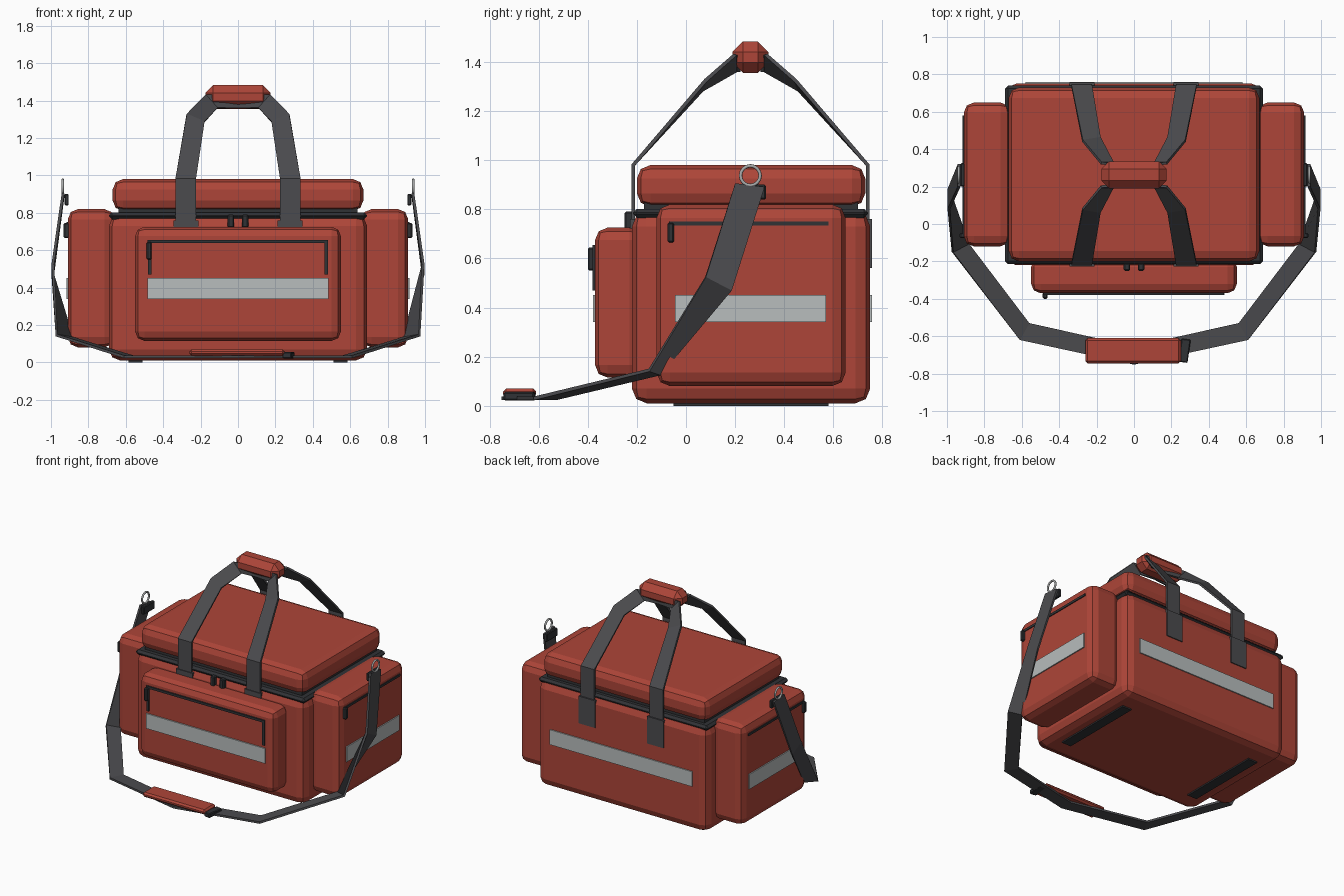
import bpy, bmesh, math
from mathutils import Vector, Matrix

old = bpy.data.objects.get("Cube")
if old:
    bpy.data.objects.remove(old, do_unlink=True)


def material(name, rgb, rough=0.8):
    m = bpy.data.materials.new(name)
    m.use_nodes = True
    m.diffuse_color = (*rgb, 1)
    bsdf = m.node_tree.nodes["Principled BSDF"]
    bsdf.inputs["Base Color"].default_value = (*rgb, 1)
    bsdf.inputs["Roughness"].default_value = rough
    return m


RED = material("red fabric", (0.42, 0.06, 0.04))
WEB = material("grey webbing", (0.07, 0.07, 0.076))
DARK = material("dark trim", (0.03, 0.032, 0.036))
SILVER = material("reflective tape", (0.48, 0.51, 0.51))
METAL = material("ring metal", (0.4, 0.41, 0.41))


def finish(name, bm, mat):
    bmesh.ops.recalc_face_normals(bm, faces=bm.faces)
    mesh = bpy.data.meshes.new(name)
    bm.to_mesh(mesh)
    bm.free()
    mesh.materials.append(mat)
    ob = bpy.data.objects.new(name, mesh)
    bpy.context.collection.objects.link(ob)
    return ob


def box(name, xs, ys, zs, mat, bevel=0.0, segments=2, turn=0):
    """Box given by its x, y and z ranges, with bevelled edges."""
    bm = bmesh.new()
    bmesh.ops.create_cube(bm, size=1)
    lo, hi = (Vector(v) for v in zip(xs, ys, zs))
    bmesh.ops.scale(bm, vec=hi - lo, verts=bm.verts)
    if bevel:
        bmesh.ops.bevel(bm, geom=bm.edges[:], offset=bevel, segments=segments,
                        profile=0.5, affect='EDGES')
    bmesh.ops.rotate(bm, matrix=Matrix.Rotation(math.radians(turn), 3, 'Z'), verts=bm.verts)
    bmesh.ops.translate(bm, vec=(lo + hi) / 2, verts=bm.verts)
    return finish(name, bm, mat)


def pair(name, xs, *args, **kw):
    """The same box on the left and on the right."""
    box("left_" + name, xs, *args, **kw)
    box("right_" + name, (-xs[1], -xs[0]), *args, **kw)


def strap(name, edges, thickness=0.015):
    """Webbing running through pairs of edge points, mirrored across x."""
    edges = edges + [[(-x, y, z) for x, y, z in e] for e in reversed(edges[:-1])]
    bm = bmesh.new()
    rows = [[bm.verts.new(p) for p in e] for e in edges]
    for (a, b), (c, d) in zip(rows, rows[1:]):
        bm.faces.new((a, b, d, c))
    ob = finish(name, bm, WEB)
    mod = ob.modifiers.new("thickness", 'SOLIDIFY')
    mod.thickness = thickness
    mod.offset = 0
    return ob


# Main compartment, zip rim and lid
box("main_body", (-0.69, 0.69), (-0.22, 0.75), (0.01, 0.79), RED, 0.06)
box("zip_rim", (-0.69, 0.69), (-0.215, 0.74), (0.765, 0.802), DARK, 0.016, 1)
box("lid_gasket", (-0.64, 0.64), (-0.17, 0.7), (0.79, 0.83), DARK)
box("lid", (-0.67, 0.67), (-0.2, 0.73), (0.81, 0.98), RED, 0.055)
pair("lid_zip_pull", (0.022, 0.055), (-0.25, -0.21), (0.72, 0.79), DARK, 0.006, 1)
pair("base_runner", (0.51, 0.585), (-0.05, 0.58), (0.0, 0.02), DARK)

# Front pocket with zip and tape
box("front_pocket", (-0.55, 0.55), (-0.37, -0.18), (0.115, 0.725), RED, 0.05)
box("front_zip", (-0.485, 0.475), (-0.38, -0.36), (0.638, 0.655), DARK)
pair("front_zip_end", (0.463, 0.48), (-0.38, -0.36), (0.47, 0.655), DARK)
box("front_zip_pull", (-0.488, -0.462), (-0.4, -0.365), (0.55, 0.645), DARK, 0.006, 1)
box("front_tape", (-0.485, 0.485), (-0.379, -0.365), (0.34, 0.45), SILVER)
box("back_tape", (-0.58, 0.58), (0.745, 0.758), (0.34, 0.45), SILVER)

# Side pockets with zips, tape and strap buckles
pair("side_pocket", (0.66, 0.91), (-0.12, 0.65), (0.08, 0.82), RED, 0.055)
pair("side_zip", (0.9, 0.916), (-0.07, 0.58), (0.733, 0.75), DARK)
pair("side_zip_pull", (0.9, 0.932), (-0.075, -0.048), (0.665, 0.745), DARK, 0.006, 1)
pair("side_tape", (0.9, 0.918), (-0.045, 0.57), (0.34, 0.45), SILVER)
pair("strap_buckle", (0.905, 0.928), (0.2, 0.325), (0.84, 0.9), DARK, 0.005, 1)

# Carry handles, front and back, each one continuous loop of webbing
handle = [
    [(0.335, -0.215, 0.56), (0.225, -0.215, 0.56)],
    [(0.335, -0.215, 0.98), (0.225, -0.215, 0.98)],
    [(0.275, 0.08, 1.325), (0.18, 0.065, 1.285)],
    [(0.175, 0.2, 1.43), (0.11, 0.2, 1.36)],
    [(0, 0.215, 1.43), (0, 0.215, 1.36)],
]
strap("front_handle", handle)
strap("back_handle", [[(x, 0.525 - y, z) for x, y, z in e] for e in handle])
pair("front_handle_patch", (0.212, 0.345), (-0.228, -0.2), (0.56, 0.76), WEB)
pair("back_handle_patch", (0.212, 0.345), (0.73, 0.757), (0.56, 0.76), WEB)
box("handle_grip", (-0.175, 0.175), (0.19, 0.335), (1.355, 1.483), RED, 0.042, 1)

# Shoulder strap looping round the front, with pad and slider
strap("shoulder_strap", [
    [(0.935, 0.2, 0.905), (0.935, 0.32, 0.89)],
    [(0.99, 0.08, 0.525), (0.99, 0.185, 0.47)],
    [(0.97, -0.15, 0.145), (0.885, -0.105, 0.13)],
    [(0.61, -0.62, 0.03), (0.56, -0.53, 0.03)],
    [(0, -0.752, 0.03), (0, -0.655, 0.03)],
])
box("shoulder_pad", (-0.26, 0.25), (-0.745, -0.61), (0.035, 0.07), RED, 0.012, 1)
box("strap_slider", (0.245, 0.295), (-0.74, -0.615), (0.022, 0.055), DARK, 0.005, 1, turn=-8)

# Metal rings at the strap ends
for side, x in (("left", 0.937), ("right", -0.937)):
    bpy.ops.mesh.primitive_torus_add(
        location=(x, 0.262, 0.937), rotation=(0, math.pi / 2, 0), major_radius=0.04,
        minor_radius=0.007, major_segments=16, minor_segments=8)
    ring = bpy.context.object
    ring.name = side + "_strap_ring"
    ring.data.materials.append(METAL)
    bpy.ops.object.shade_smooth_by_angle(angle=math.radians(50))
